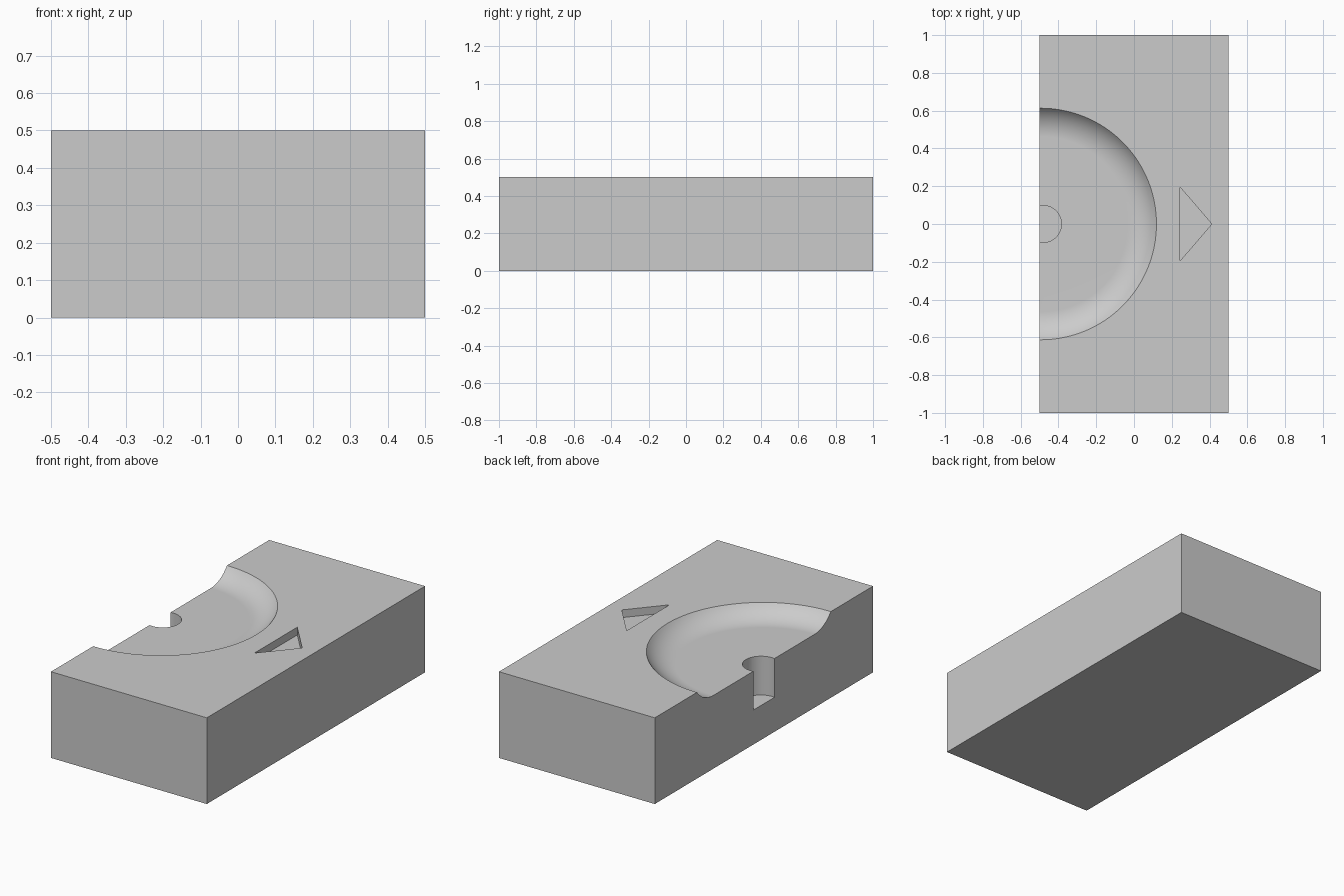
import bpy
import bmesh
from math import sin, cos, asin, tau

if "Cube" in bpy.data.objects:
    bpy.data.objects.remove(bpy.data.objects["Cube"])

HEIGHT = 0.5
ABOVE = HEIGHT + 0.1

grey = bpy.data.materials.new("plain grey")
grey.use_nodes = True
grey.diffuse_color = (0.6, 0.6, 0.6, 1)
grey.node_tree.nodes["Principled BSDF"].inputs["Base Color"].default_value = (0.6, 0.6, 0.6, 1)


def finish(name, bm):
    """Turn a bmesh into a grey object with outward normals."""
    bmesh.ops.remove_doubles(bm, verts=bm.verts, dist=1e-5)
    bmesh.ops.recalc_face_normals(bm, faces=bm.faces)
    mesh = bpy.data.meshes.new(name)
    bm.to_mesh(mesh)
    bm.free()
    mesh.materials.append(grey)
    obj = bpy.data.objects.new(name, mesh)
    bpy.context.collection.objects.link(obj)
    return obj


def revolve(name, profile, centre_x, steps):
    """Spin a radius/height profile around a vertical axis."""
    bm = bmesh.new()
    verts = [bm.verts.new((centre_x + r, 0, z)) for r, z in profile]
    edges = [bm.edges.new(pair) for pair in zip(verts, verts[1:])]
    bmesh.ops.spin(bm, geom=verts + edges, cent=(centre_x, 0, 0), axis=(0, 0, 1),
                   angle=tau, steps=steps, use_merge=True)
    return finish(name, bm)


def prism(name, outline, bottom, top):
    """Extrude a flat outline upwards."""
    bm = bmesh.new()
    face = bm.faces.new([bm.verts.new((x, y, bottom)) for x, y in outline])
    made = bmesh.ops.extrude_face_region(bm, geom=[face])["geom"]
    moved = [v for v in made if isinstance(v, bmesh.types.BMVert)]
    bmesh.ops.translate(bm, verts=moved, vec=(0, 0, top - bottom))
    return finish(name, bm)


# Solid block
block = prism("mould_block", [(-0.5, -1), (0.5, -1), (0.5, 1), (-0.5, 1)], 0, HEIGHT)

# Shallow dish: flat floor with an arc rising to the rim
rim, width, depth = 0.613, 0.15, 0.075
radius = (width ** 2 + depth ** 2) / (2 * depth)
sweep = asin(width / radius)
floor = HEIGHT - depth
arc = [(rim - width + radius * sin(sweep * i / 12),
        floor + radius * (1 - cos(sweep * i / 12))) for i in range(13)]
dish = revolve("dish_cutter", [(0, floor)] + arc + [(rim, ABOVE), (0, ABOVE)], -0.494, 128)

# Round pin hole in the dish floor
hole = revolve("pin_hole_cutter", [(0, 0.2), (0.098, 0.2), (0.098, ABOVE), (0, ABOVE)], -0.482, 64)

# Triangular arrow pocket beside the dish
arrow = prism("arrow_cutter", [(0.243, -0.196), (0.412, 0), (0.243, 0.196)], HEIGHT - 0.045, ABOVE)

# Cut the recesses out of the block
bpy.ops.object.select_all(action="DESELECT")
block.select_set(True)
bpy.context.view_layer.objects.active = block
for cutter in (dish, hole, arrow):
    cut = block.modifiers.new(cutter.name, "BOOLEAN")
    cut.operation = "DIFFERENCE"
    cut.solver = "EXACT"
    cut.object = cutter
    bpy.ops.object.modifier_apply(modifier=cut.name)
    bpy.data.objects.remove(cutter)

# Smooth the curved walls, keep the flats clean
bpy.ops.object.shade_smooth_by_angle(angle=0.5)
weighted = block.modifiers.new("clean_flats", "WEIGHTED_NORMAL")
weighted.keep_sharp = True
